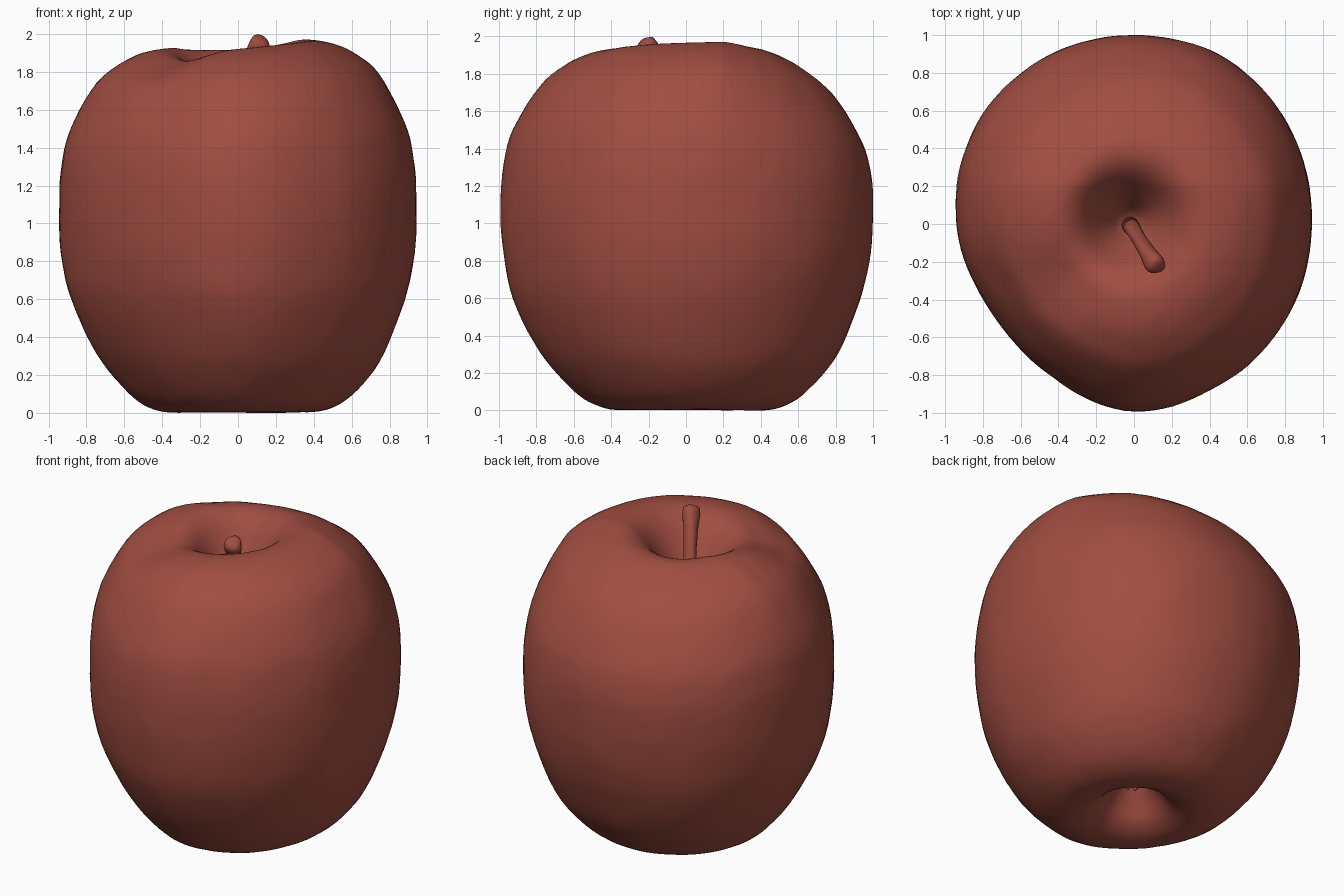
import bpy, bmesh, math
from mathutils import Vector, noise

if "Cube" in bpy.data.objects:
    bpy.data.objects.remove(bpy.data.objects["Cube"])

red = bpy.data.materials.new("apple red")
red.use_nodes = True
RED = (0.35, 0.074, 0.052, 1)
red.diffuse_color = RED
red.node_tree.nodes["Principled BSDF"].inputs["Base Color"].default_value = RED


def spline(a, b, c, d, t):
    """Smooth value between b and c."""
    return b + (c - a) * t / 2 + (a * 2 - b * 5 + c * 4 - d) * t * t / 2 \
        + (b * 3 - a - c * 3 + d) * t ** 3 / 2


def smooth_step(low, high, v):
    t = min(max((v - low) / (high - low), 0), 1)
    return t * t * (3 - 2 * t)


def make_object(name, bm):
    mesh = bpy.data.meshes.new(name)
    bmesh.ops.recalc_face_normals(bm, faces=bm.faces)
    bm.to_mesh(mesh)
    bm.free()
    mesh.materials.append(red)
    mesh.shade_smooth()
    obj = bpy.data.objects.new(name, mesh)
    bpy.context.collection.objects.link(obj)
    return obj


# Half outline from the bottom hollow to the top hollow
OUTLINE = [Vector(p) for p in (
    (0, .27), (.07, .25), (.15, .16), (.24, .06), (.37, .012), (.52, .04),
    (.65, .135), (.8, .32), (.93, .6), (.985, .85), (1, 1.1), (.985, 1.32),
    (.93, 1.53), (.79, 1.77), (.64, 1.885), (.5, 1.94), (.38, 1.945),
    (.27, 1.88), (.15, 1.72), (.06, 1.58), (0, 1.54))]
# Widest radius every thirty degrees, starting at +x
GIRTH = [.945, .968, 1, 1, 1, .985, .942, .89, .915, .992, .965, .95]
SEGMENTS, STEPS = 120, 5


def girth(angle):
    f = angle / math.tau * len(GIRTH)
    i = int(f)
    return spline(*(GIRTH[(i + k) % len(GIRTH)] for k in (-1, 0, 1, 2)), f - i)


def body_point(r, z, angle):
    # The uneven girth fades out towards the hollows
    even = smooth_step(0, .7, r)
    radius = r * (.95 + (girth(angle) - .95) * even)
    x, y = radius * math.cos(angle), radius * math.sin(angle)
    # Rim highest at the back left, sloping shoulder behind, low spot in front
    top = smooth_step(1.1, 1.9, z) if r > .4 else 1 if z > 1 else 0
    lift = .065 * min(max(x, -.4), .4) + .04 * min(y, .2) - .16 * max(y - .2, 0)
    dip = .065 * math.exp(-((x + .33) ** 2 + (y + .3) ** 2) / .05)
    z += top * (lift - dip)
    # Hollow sits slightly off the middle
    shift = top * (1 - smooth_step(.1, .6, r))
    # Base is a little fuller on one side
    base = .02 * (1 - smooth_step(.1, .7, z))
    p = Vector((x - .03 * shift + base, y + .02 * shift + base, z))
    # Gentle lumps on the skin
    bump = .006 * noise.noise(p * 3) + .0025 * noise.noise(p * 11)
    return p + Vector((x, y, (z - 1) * .8)) * bump


# Body
curve = []
for i in range(len(OUTLINE) - 1):
    four = [OUTLINE[min(max(i + k, 0), len(OUTLINE) - 1)] for k in (-1, 0, 1, 2)]
    curve += [spline(*four, s / STEPS) for s in range(STEPS)]
bm = bmesh.new()
bottom = bm.verts.new(body_point(0, OUTLINE[0].y, 0))
rings = [[bm.verts.new(body_point(max(p.x, .002), p.y, math.tau * s / SEGMENTS))
          for s in range(SEGMENTS)] for p in curve[1:]]
top_vert = bm.verts.new(body_point(0, OUTLINE[-1].y, 0))
for s in range(SEGMENTS):
    n = (s + 1) % SEGMENTS
    bm.faces.new((bottom, rings[0][n], rings[0][s]))
    bm.faces.new((top_vert, rings[-1][s], rings[-1][n]))
    for a, b in zip(rings, rings[1:]):
        bm.faces.new((a[s], a[n], b[n], b[s]))
floor = min(v.co.z for v in bm.verts)
bmesh.ops.translate(bm, verts=bm.verts, vec=(0, 0, -floor))
make_object("apple_body", bm)

# Stem leaning to the front left, with a thicker slanted tip
STEM = [(Vector((-.025, .0, 1.5)), .05), (Vector((0, -.04, 1.64)), .04),
        (Vector((.03, -.09, 1.77)), .038), (Vector((.07, -.15, 1.87)), .044),
        (Vector((.105, -.2, 1.935)), .054), (Vector((.12, -.22, 1.965)), .05),
        (Vector((.125, -.227, 1.974)), .03)]
bm = bmesh.new()
rings = []
for i, (centre, radius) in enumerate(STEM):
    axis = STEM[min(i + 1, len(STEM) - 1)][0] - STEM[max(i - 1, 0)][0]
    turn = axis.to_track_quat("Z", "Y")
    ring = []
    for s in range(16):
        a = math.tau * s / 16
        r = radius * (1 + .08 * math.sin(3 * a + i))
        ring.append(bm.verts.new(
            centre + turn @ Vector((r * math.cos(a), r * math.sin(a), 0))))
    rings.append(ring)
for a, b in zip(rings, rings[1:]):
    for s in range(16):
        n = (s + 1) % 16
        bm.faces.new((a[s], a[n], b[n], b[s]))
bm.faces.new(rings[0])
bm.faces.new(rings[-1])
make_object("stem", bm)

# Dried blossom points in the bottom hollow
bm = bmesh.new()
for k in range(5):
    a = math.tau * k / 5
    made = bmesh.ops.create_cone(bm, segments=8, radius1=.035, radius2=.008,
                                 depth=.1, cap_ends=True)["verts"]
    bmesh.ops.rotate(bm, verts=made, matrix=Vector(
        (-.4 * math.cos(a), -.4 * math.sin(a), -1)).to_track_quat("Z", "Y").to_matrix())
    bmesh.ops.translate(bm, verts=made,
                        vec=(.02 + .055 * math.cos(a), .02 + .055 * math.sin(a), .23))
make_object("blossom_end", bm)
